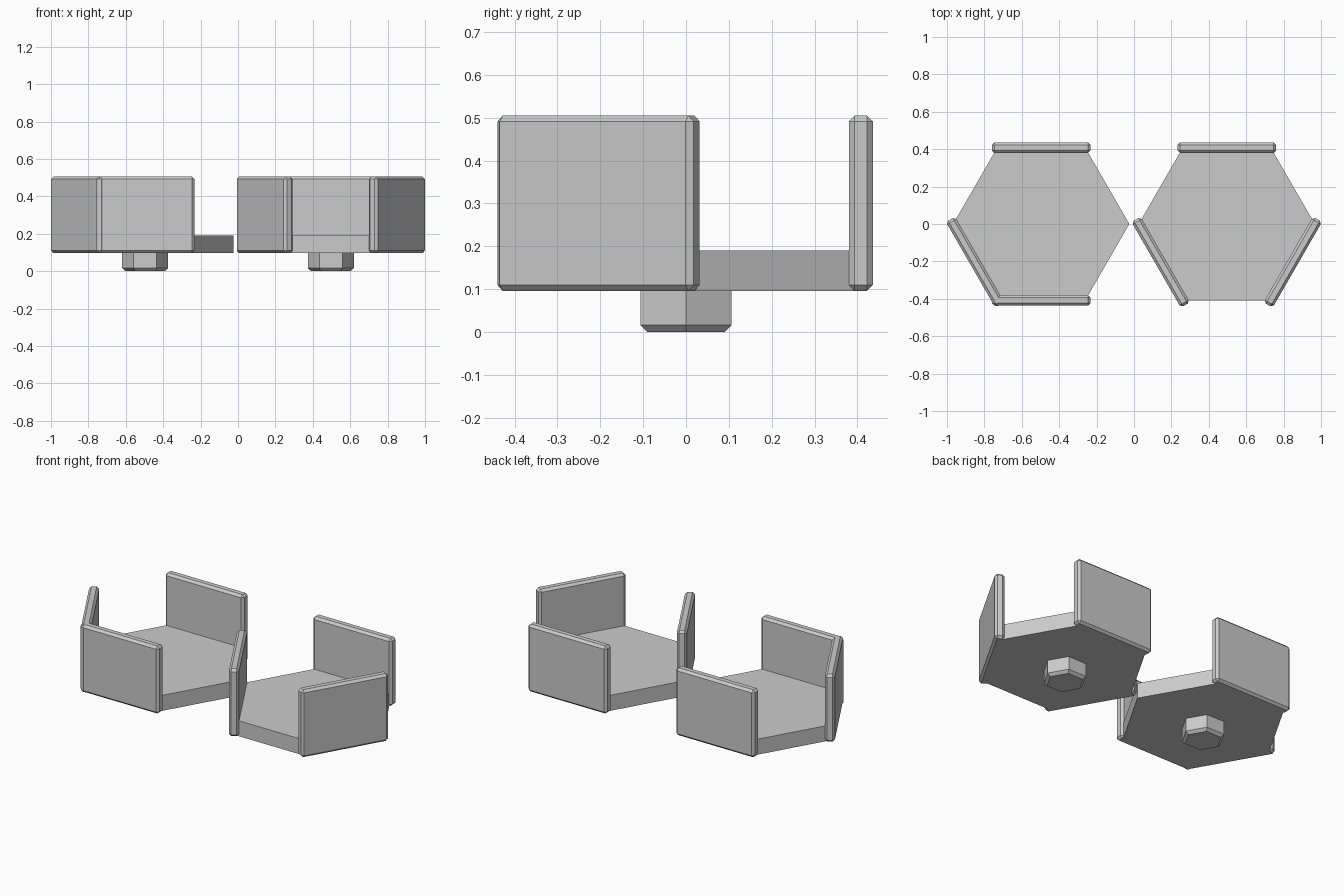
import bpy
import bmesh
import math
from mathutils import Matrix, Vector

cube = bpy.data.objects.get("Cube")
if cube:
    bpy.data.objects.remove(cube, do_unlink=True)

grey = bpy.data.materials.new("light grey")
grey.use_nodes = True
colour = (0.6, 0.6, 0.6, 1)
grey.diffuse_color = colour
grey.node_tree.nodes["Principled BSDF"].inputs["Base Color"].default_value = colour

RADIUS = 0.471
APOTHEM = RADIUS * math.cos(math.pi / 6)
FLOOR_LOW, FLOOR_HIGH, WALL_TOP = 0.096, 0.19, 0.505
CHAMFER = 0.0137


def finish(name, bm, location):
    mesh = bpy.data.meshes.new(name)
    bm.to_mesh(mesh)
    bm.free()
    mesh.materials.append(grey)
    obj = bpy.data.objects.new(name, mesh)
    obj.location = location
    bpy.context.collection.objects.link(obj)
    return obj


def hexagon(name, x, radius, low, high, chamfer=0):
    """Six-sided prism with a corner along x, optionally chamfered underneath."""
    bm = bmesh.new()
    bmesh.ops.create_cone(
        bm, cap_ends=True, segments=6, radius1=radius, radius2=radius,
        depth=high - low, matrix=Matrix.Rotation(math.pi / 2, 4, "Z"))
    if chamfer:
        rim = [e for e in bm.edges if all(v.co.z < 0 for v in e.verts)]
        bmesh.ops.bevel(bm, geom=rim, offset=chamfer, segments=1, affect="EDGES")
    finish(name, bm, (x, 0, (low + high) / 2))


def wall(name, x, degrees):
    """Chamfered panel centred on the floor edge that faces the given angle."""
    bm = bmesh.new()
    size = Vector((0.056, 0.528, WALL_TOP - FLOOR_LOW))
    bmesh.ops.create_cube(bm, size=1, matrix=Matrix.Diagonal(size).to_4x4())
    bmesh.ops.bevel(bm, geom=bm.edges[:], offset=CHAMFER, segments=1, affect="EDGES")
    a = math.radians(degrees)
    obj = finish(name, bm, (x + APOTHEM * math.cos(a), APOTHEM * math.sin(a),
                            (FLOOR_LOW + WALL_TOP) / 2))
    obj.rotation_euler.z = a


# Each tile: floor, peg underneath and three walls
EDGES = {"back": 90, "front": 270, "front_right": 210, "front_left": 330}
TILES = {
    "right_tile": (-0.496, ("back", "front", "front_right")),
    "left_tile": (0.496, ("back", "front_right", "front_left")),
}
for tile, (x, walls) in TILES.items():
    hexagon(tile + "_floor", x, RADIUS, FLOOR_LOW, FLOOR_HIGH)
    hexagon(tile + "_peg", x, 0.123, 0, FLOOR_LOW + 0.01, 0.016)
    for edge in walls:
        wall(f"{tile}_{edge}_wall", x, EDGES[edge])
